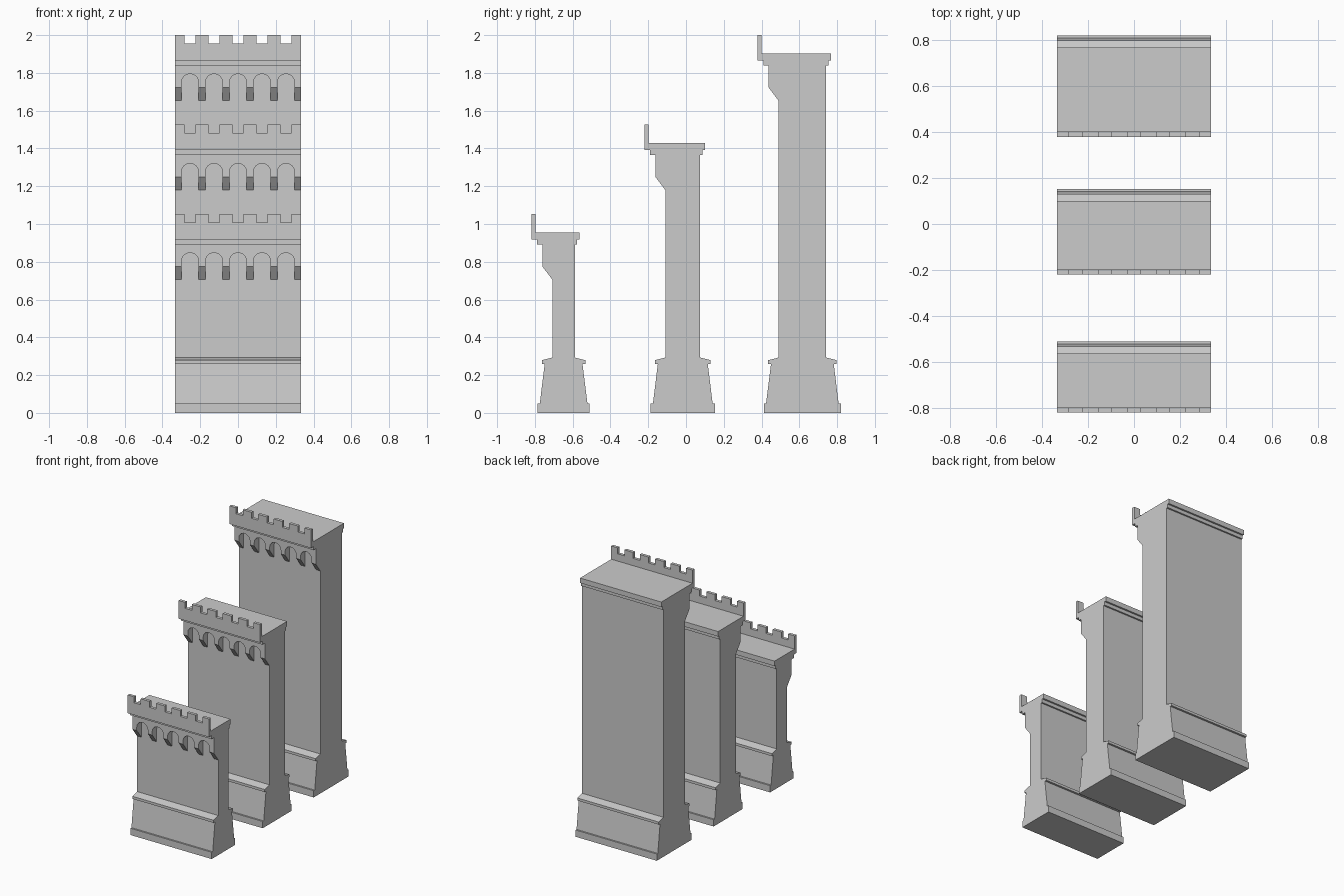
import bpy, bmesh, math

if "Cube" in bpy.data.objects:
    bpy.data.objects.remove(bpy.data.objects["Cube"])

HALF = 0.334                                   # half length of each wall
BAYS = [-0.254, -0.127, 0, 0.127, 0.254]       # centres of arches and crenel gaps


def prism(bm, pts, offset):
    """Close a polygon of 3D points and extrude it by offset."""
    face = bm.faces.new([bm.verts.new(p) for p in pts])
    out = bmesh.ops.extrude_face_region(bm, geom=[face], use_keep_orig=True)
    vs = [g for g in out["geom"] if isinstance(g, bmesh.types.BMVert)]
    bmesh.ops.translate(bm, verts=vs, vec=offset)


def finish(bm, name, smooth=False):
    bmesh.ops.recalc_face_normals(bm, faces=bm.faces)
    me = bpy.data.meshes.new(name)
    bm.to_mesh(me)
    bm.free()
    ob = bpy.data.objects.new(name, me)
    bpy.context.collection.objects.link(ob)
    if smooth:
        bpy.ops.object.select_all(action='DESELECT')
        ob.select_set(True)
        bpy.context.view_layer.objects.active = ob
        bpy.ops.object.shade_smooth_by_angle(angle=math.radians(30))


def wall(size, f, b, top):
    """f, b: front and back face of the shaft in y; top: merlon height."""
    floor, ledge, cornice = top - 0.098, top - 0.135, top - 0.161
    corbel, foot = top - 0.277, top - 0.347
    par_front, par_back = f - 0.111, f - 0.089
    arc_front = f - 0.053

    # body: plinth, shaft and cornice in one side profile
    base = [(0.078, 0), (0.078, 0.05), (0.066, 0.05), (0.040, 0.26),
            (0.055, 0.26), (0.055, 0.279), (0, 0.293)]
    front = [(f - d, z) for d, z in base]
    front += [(f, cornice), (f - 0.081, cornice), (f - 0.081, ledge),
              (par_back, ledge), (par_back, floor)]
    back = [(b + d, z) for d, z in base]
    back += [(b, cornice), (b + 0.012, cornice), (b + 0.012, ledge),
             (b + 0.025, ledge), (b + 0.025, floor)]
    bm = bmesh.new()
    prism(bm, [(-HALF, y, z) for y, z in front + back[::-1]], (2 * HALF, 0, 0))
    finish(bm, size + "_wall_body")

    # arcade: round arches standing on sloped corbel feet
    r, spring = 0.0455, top - 0.251
    outline = [(HALF, cornice), (-HALF, cornice), (-HALF, corbel)]
    for c in BAYS:
        outline.append((c - r, corbel))
        for i in range(17):
            a = math.pi * (1 - i / 16)
            outline.append((c + r * math.cos(a), spring + r * math.sin(a)))
        outline.append((c + r, corbel))
    outline.append((HALF, corbel))
    bm = bmesh.new()
    prism(bm, [(x, arc_front, z) for x, z in outline], (0, f - arc_front, 0))
    lefts = [-HALF] + [c + r for c in BAYS]
    rights = [c - r for c in BAYS] + [HALF]
    for x0, x1 in zip(lefts, rights):
        prism(bm, [(x0, f, foot), (x0, arc_front, corbel), (x0, f, corbel)],
              (x1 - x0, 0, 0))
    finish(bm, size + "_wall_arcade", smooth=True)

    # parapet with merlons
    g, notch = 0.028, top - 0.044
    outline = [(HALF, ledge), (-HALF, ledge), (-HALF, top)]
    for c in BAYS:
        outline += [(c - g, top), (c - g, notch), (c + g, notch), (c + g, top)]
    outline.append((HALF, top))
    bm = bmesh.new()
    prism(bm, [(x, par_front, z) for x, z in outline], (0, par_back - par_front, 0))
    finish(bm, size + "_wall_parapet")


wall("low", -0.708, -0.588, 1.053)
wall("middle", -0.109, 0.075, 1.526)
wall("tall", 0.490, 0.742, 2.0)
